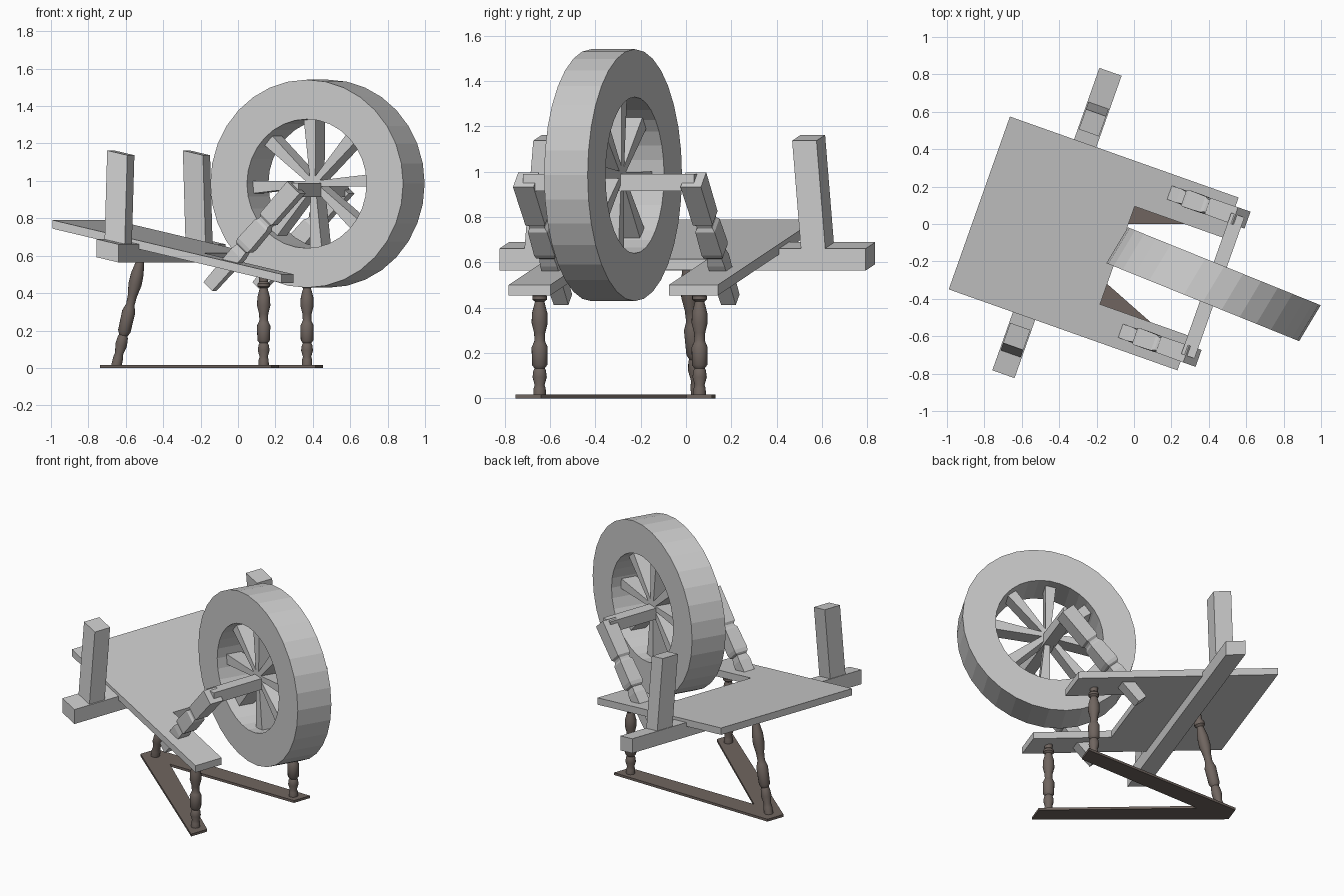
import bpy, bmesh, math
from mathutils import Matrix, Vector

if "Cube" in bpy.data.objects:
    bpy.data.objects.remove(bpy.data.objects["Cube"], do_unlink=True)

TURN = Matrix.Rotation(math.radians(-19.5), 4, 'Z')   # the whole stand is turned
MID = -0.17                                           # centre line of the stand
SLOPE = -0.223                                        # tilt of the seat board


def material(name, rgb):
    m = bpy.data.materials.new(name)
    m.use_nodes = True
    m.diffuse_color = (*rgb, 1)
    m.node_tree.nodes["Principled BSDF"].inputs["Base Color"].default_value = (*rgb, 1)
    return m


GREY = material("pale grey wood", (0.6, 0.6, 0.6))
BROWN = material("dark brown wood", (0.16, 0.13, 0.115))


def finish(bm, name, mat, matrix=TURN, smooth=False):
    bmesh.ops.transform(bm, matrix=matrix, verts=bm.verts)
    bmesh.ops.recalc_face_normals(bm, faces=bm.faces)
    me = bpy.data.meshes.new(name)
    bm.to_mesh(me)
    bm.free()
    me.materials.append(mat)
    ob = bpy.data.objects.new(name, me)
    bpy.context.collection.objects.link(ob)
    if smooth:
        bpy.ops.object.select_all(action='DESELECT')
        ob.select_set(True)
        bpy.context.view_layer.objects.active = ob
        bpy.ops.object.shade_smooth_by_angle(angle=math.radians(35))
    return ob


def slab(name, mat, outline, bottom, top, slope=0.0):
    """Flat outline given thickness, optionally sloping along its length."""
    bm = bmesh.new()
    rings = [[bm.verts.new((u, v, z + slope * u)) for u, v in outline] for z in (bottom, top)]
    bridge(bm, rings)
    return finish(bm, name, mat)


def bridge(bm, rings, caps=True):
    for a, b in zip(rings, rings[1:]):
        for i in range(len(a)):
            j = (i + 1) % len(a)
            bm.faces.new((a[i], a[j], b[j], b[i]))
    if caps:
        bm.faces.new(rings[0])
        bm.faces.new(rings[-1])


def turned(name, mat, start, end, profile, sides, smooth):
    """Loft a profile of (fraction, radius) between two points."""
    start, end = Vector(start), Vector(end)
    axis = end - start
    side = Vector((0, 1, 0))
    other = axis.normalized().cross(side)
    grow = math.sqrt(2) if sides == 4 else 1
    bm = bmesh.new()
    rings = []
    for t, r in profile:
        ring = []
        for k in range(sides):
            a = 2 * math.pi * (k + 0.5) / sides
            ring.append(bm.verts.new(start + axis * t + (side * math.cos(a) + other * math.sin(a)) * r * grow))
        rings.append(ring)
    bridge(bm, rings)
    return finish(bm, name, mat, smooth=smooth)


# Seat board with a notch for the wheel
w = 0.49
slab("seat_board", GREY,
     [(-0.817, MID - w), (0.48, MID - w), (0.48, -0.465), (-0.028, -0.465),
      (-0.028, 0.09), (0.48, 0.09), (0.48, MID + w), (-0.817, MID + w)],
     0.562, 0.608, SLOPE)

# Cross bar below the board
slab("cross_bar", GREY, [(-0.453, -0.99), (-0.327, -0.99), (-0.327, 0.725), (-0.453, 0.725)],
     0.491, 0.588, SLOPE)

# Uprights at the bar ends, leaning inward
for name, s in (("left_upright", 1), ("right_upright", -1)):
    bm = bmesh.new()
    rings = []
    for z, out in ((0.64, 0.65), (1.15, 0.606)):
        rings.append([bm.verts.new((-0.39 + du, MID + s * out + dv, z + SLOPE * du))
                      for du, dv in ((-.057, -.057), (.057, -.057), (.057, .057), (-.057, .057))])
    bridge(bm, rings)
    finish(bm, name, GREY)

# Square notched posts that carry the axle
post = [(0, .034), (.33, .040), (.385, .034), (.40, .044), (.43, .048), (.62, .045),
        (.64, .036), (.66, .036), (.68, .046), (1, .048)]
for name, s in (("left_wheel_post", 1), ("right_wheel_post", -1)):
    v = MID + s * 0.392
    turned(name, GREY, (0.04, v, 0.435), (0.53, v, 0.965), post, 4, False)

# Axle
turned_axle = slab("axle", GREY, [(0.47, MID - .4), (0.545, MID - .4), (0.545, MID + .4), (0.47, MID + .4)],
                   0.915, 0.99)

# Wheel frame: along the wheel, across its skewed width, up
d = math.radians(-22)
WHEEL = Matrix(((math.cos(d), 0.115, 0, 0.425),
                (math.sin(d), 0.192, 0, -0.322),
                (0, 0, 1, 0.985),
                (0, 0, 0, 1)))
SIDES = 32
bm = bmesh.new()
rings = []
for r, y in ((.556, -.5), (.556, .5), (.345, .5), (.345, -.5), (.556, -.5)):
    if len(rings) == 4:
        rings.append(rings[0])
        break
    rings.append([bm.verts.new((r * math.cos(2 * math.pi * k / SIDES), y,
                                r * math.sin(2 * math.pi * k / SIDES))) for k in range(SIDES)])
bridge(bm, rings, caps=False)
finish(bm, "wheel_rim", GREY, WHEEL)

# Eight tapered spokes
for n in range(8):
    bm = bmesh.new()
    rings = [[bm.verts.new((r, y, z * half)) for y, z in ((-.22, -1), (.22, -1), (.22, 1), (-.22, 1))]
             for r, half in ((0.0, .014), (0.35, .034))]
    bridge(bm, rings)
    spin = Matrix.Rotation(-math.radians(45 * n + 3), 4, 'Y')
    finish(bm, f"spoke_{n + 1}", GREY, WHEEL @ spin)

# Turned legs
leg = [(0, .028), (.07, .027), (.10, .022), (.17, .032), (.23, .028), (.25, .023), (.28, .034),
       (.44, .036), (.47, .029), (.50, .023), (.57, .025), (.66, .036), (.75, .034), (.85, .021),
       (.87, .033), (.90, .033), (.92, .024), (1, .025)]
for name, foot, top in (("back_leg", (-.63, MID, .01), (-.47, MID, .67)),
                        ("right_leg", (.345, -.563, .01), (.345, -.563, .50)),
                        ("left_leg", (.328, .18, .01), (.328, .18, .50))):
    turned(name, BROWN, foot, top, leg, 16, True)

# V-shaped floor base
slab("floor_base", BROWN,
     [(-.70, -.23), (.42, -.65), (.42, -.53), (-.476, MID), (.39, .14), (.39, .26), (-.70, -.11)],
     0.0, 0.016)
